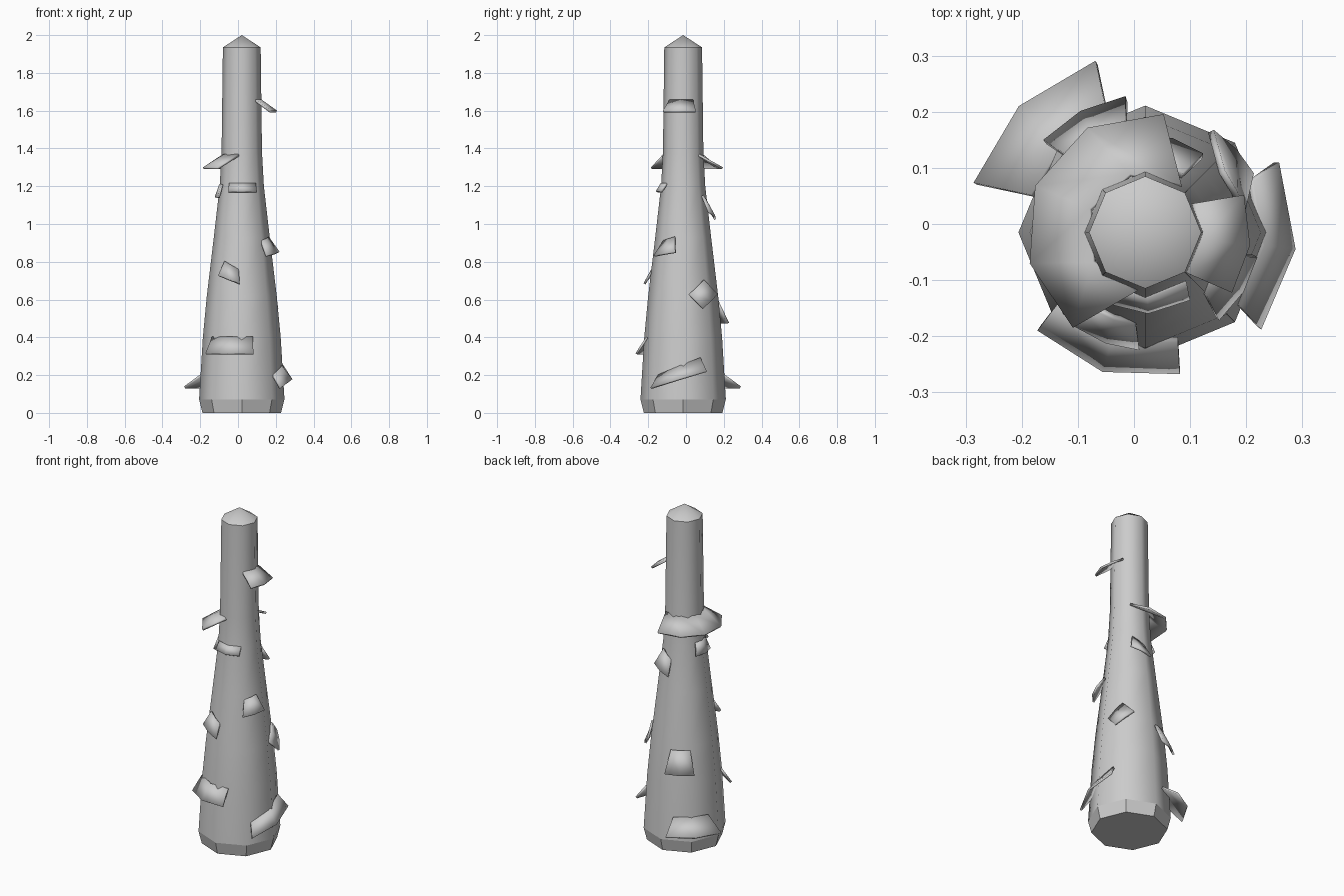
import bpy, bmesh
from math import sin, cos, radians
from mathutils import Vector

if "Cube" in bpy.data.objects:
    bpy.data.objects.remove(bpy.data.objects["Cube"], do_unlink=True)

SIDES = 8
AXIS = Vector((0.02, -0.015, 0))
# (height, radius) rings of the tapering trunk
RINGS = [(0, 0.208), (0.072, 0.226), (0.4, 0.206), (0.62, 0.185),
         (0.93, 0.148), (1.2, 0.117), (1.38, 0.107), (1.935, 0.1)]

bark = bpy.data.materials.new("bark_grey")
bark.use_nodes = True
GREY = (0.6, 0.6, 0.6, 1)
bark.diffuse_color = GREY
bark.node_tree.nodes["Principled BSDF"].inputs["Base Color"].default_value = GREY


def polar(degrees, radius, z):
    a = radians(degrees)
    return AXIS + Vector((radius * cos(a), radius * sin(a), z))


def trunk_radius(z):
    for (z0, r0), (z1, r1) in zip(RINGS, RINGS[1:]):
        if z <= z1:
            return r0 + (r1 - r0) * (z - z0) / (z1 - z0)
    return RINGS[-1][1]


def finish(bm, name):
    bmesh.ops.recalc_face_normals(bm, faces=bm.faces)
    mesh = bpy.data.meshes.new(name)
    bm.to_mesh(mesh)
    bm.free()
    mesh.materials.append(bark)
    obj = bpy.data.objects.new(name, mesh)
    bpy.context.collection.objects.link(obj)
    return obj


def smooth(obj, degrees):
    bpy.ops.object.select_all(action="DESELECT")
    obj.select_set(True)
    bpy.context.view_layer.objects.active = obj
    bpy.ops.object.shade_smooth_by_angle(angle=radians(degrees))


# Trunk: lofted rings, pointed tip, flat base and a faceted foot band
bm = bmesh.new()
loops = [[bm.verts.new(polar(360 * i / SIDES, r, z)) for i in range(SIDES)]
         for z, r in RINGS]
for low, high in zip(loops, loops[1:]):
    for i in range(SIDES):
        j = (i + 1) % SIDES
        bm.faces.new((low[i], low[j], high[j], high[i]))
tip = bm.verts.new(polar(0, 0, 2))
for i in range(SIDES):
    bm.faces.new((loops[-1][i], loops[-1][(i + 1) % SIDES], tip))
bm.faces.new(loops[0])
trunk = finish(bm, "trunk")
smooth(trunk, 50)
foot_top = RINGS[1][0] + 0.001
for face in trunk.data.polygons:
    if all(trunk.data.vertices[v].co.z < foot_top for v in face.vertices):
        face.use_smooth = False


def bark_flap(name, angle, top_half, low_half, z_top, z_low, reach,
              roll=0, shift=0, cols=2):
    """Peeling plate: upper edge sunk in the trunk, lower edge standing off it."""
    bm = bmesh.new()
    rows = []
    for half, z, r, turn in ((top_half, z_top, trunk_radius(z_top) * 0.97, 0),
                             (low_half, z_low, reach, shift)):
        row = []
        for i in range(cols + 1):
            t = 2 * i / cols - 1
            row.append(bm.verts.new(polar(angle + turn + half * t, r, z + roll * t)))
        rows.append(row)
    for i in range(cols):
        bm.faces.new((rows[0][i], rows[0][i + 1], rows[1][i + 1], rows[1][i]))
    obj = finish(bm, name)
    mod = obj.modifiers.new("thickness", "SOLIDIFY")
    mod.thickness = 0.012
    mod.offset = 0
    smooth(obj, 50)


# Bark flaps from the top down
bark_flap("flap_top", -7, 38, 28, 1.655, 1.595, 0.185)
bark_flap("flap_wrap", 157, 105, 76, 1.365, 1.295, 0.21, cols=4)
bark_flap("flap_upper_front", 272, 38, 32, 1.215, 1.17, 0.14)
bark_flap("flap_upper_side", 180, 22, 28, 1.21, 1.14, 0.138)
bark_flap("flap_upper_back", 73, 16, 20, 1.13, 1.045, 0.17, roll=-0.02)
bark_flap("flap_middle_right", -31, 14, 19, 0.92, 0.84, 0.2, roll=0.01)
bark_flap("flap_middle_front", 250, 14, 17, 0.78, 0.705, 0.205, roll=-0.022)
bark_flap("flap_middle_left", 24, 14, 14, 0.665, 0.59, 0.215, roll=0.038, shift=19)
bark_flap("flap_middle_back", 118, 17, 20, 0.6, 0.475, 0.24)
bark_flap("flap_lower_front", 253, 34, 31, 0.4, 0.312, 0.255)
bark_flap("flap_lower_right", -6, 32, 34, 0.245, 0.175, 0.265, roll=0.045)
bark_flap("flap_lower_back", 135, 27, 29, 0.21, 0.135, 0.315)
